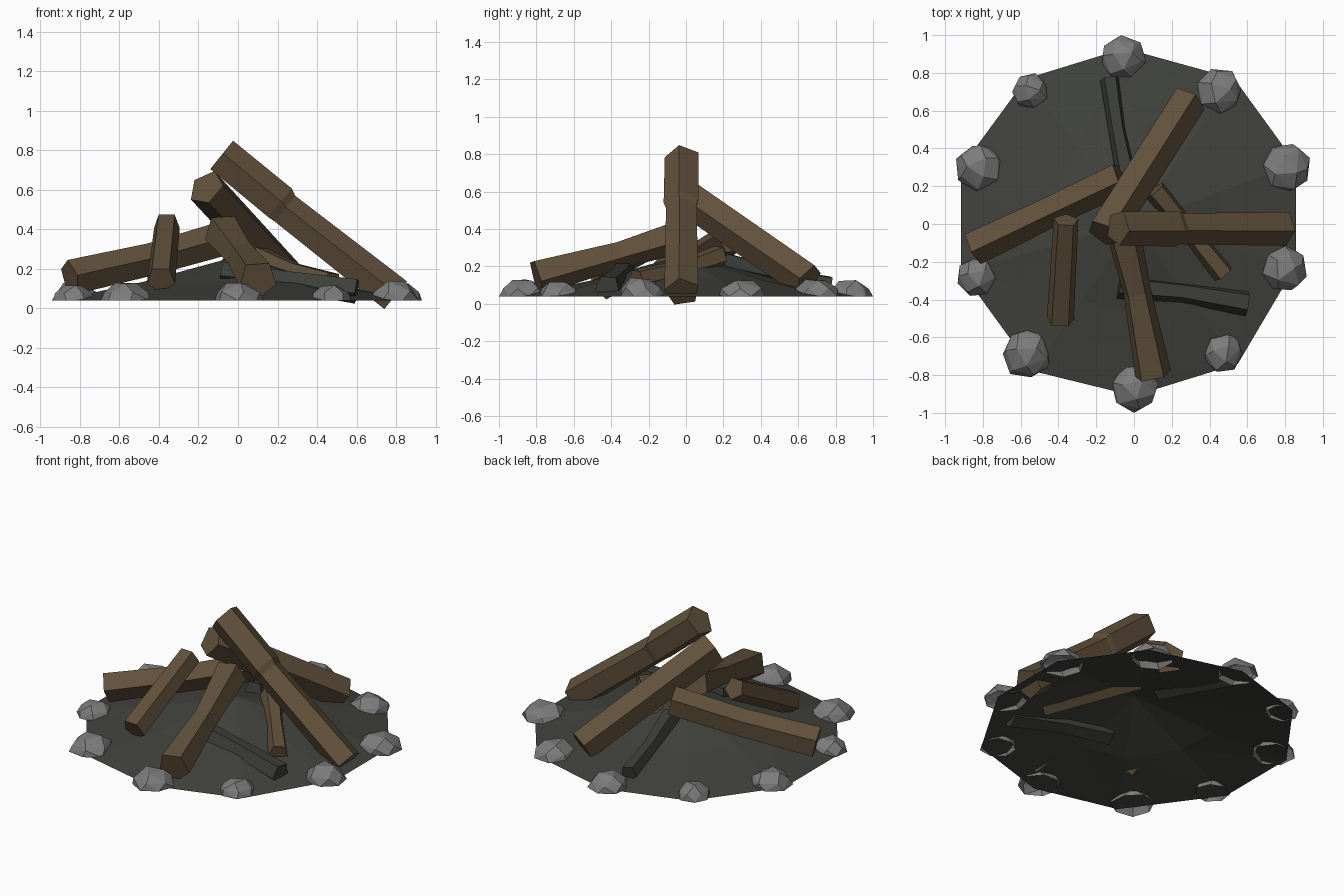
import bpy, bmesh, math, random
from mathutils import Vector

if "Cube" in bpy.data.objects:
    bpy.data.objects.remove(bpy.data.objects["Cube"])

random.seed(7)


def material(name, rgb):
    m = bpy.data.materials.new(name)
    m.diffuse_color = (*rgb, 1)
    m.use_nodes = True
    m.node_tree.nodes["Principled BSDF"].inputs["Base Color"].default_value = m.diffuse_color
    return m


WOOD = material("brown wood", (0.122, 0.083, 0.045))
CHAR = material("charred wood", (0.046, 0.049, 0.042))
ASH = material("dark ash", (0.053, 0.055, 0.046))
STONE = material("grey stone", (0.20, 0.20, 0.20))


def finish(bm, name, mat):
    bmesh.ops.recalc_face_normals(bm, faces=bm.faces)
    me = bpy.data.meshes.new(name)
    bm.to_mesh(me)
    bm.free()
    me.materials.append(mat)
    ob = bpy.data.objects.new(name, me)
    bpy.context.collection.objects.link(ob)
    return ob


def log(name, mat, stations, roll=80, sides=5):
    """Faceted log through stations of (x, y, z, radius)."""
    bm = bmesh.new()
    pts = [Vector(s[:3]) for s in stations]
    d = (pts[-1] - pts[0]).normalized()
    u = d.cross(Vector((0, 0, 1))).normalized()
    w = u.cross(d)
    rings = []
    for p, s in zip(pts, stations):
        ring = []
        for i in range(sides):
            a = math.radians(roll) + 2 * math.pi * i / sides
            r = s[3] * random.uniform(0.98, 1.03)
            ring.append(bm.verts.new(p + r * (math.cos(a) * u + math.sin(a) * w)))
        rings.append(ring)
    for a, b in zip(rings, rings[1:]):
        for i in range(sides):
            j = (i + 1) % sides
            bm.faces.new((a[i], a[j], b[j], b[i]))
    bm.faces.new(rings[0][::-1])
    bm.faces.new(rings[-1])
    finish(bm, name, mat)


def stone(name, x, y, r, h):
    """Low dome: convex hull of three shrinking rings, open underneath."""
    bm = bmesh.new()
    for n, k, z in ((7, 1.0, 0.0), (6, 0.87, 0.5), (3, 0.48, 1.0)):
        t = random.uniform(0, 6.28)
        if n == 7:  # rim points outward so the overall size is kept
            t = math.atan2(y, x)
        for i in range(n):
            a = t + 2 * math.pi * i / n
            q = r * k * (1 if n == 7 and i == 0 else random.uniform(0.9, 1.04))
            zz = 0.04 + h * z * random.uniform(0.88, 1.0)
            bm.verts.new((x + q * math.cos(a), y + q * math.sin(a), zz))
    bmesh.ops.convex_hull(bm, input=bm.verts[:])
    low = [f for f in bm.faces if all(v.co.z < 0.0401 for v in f.verts)]
    bmesh.ops.delete(bm, geom=low, context='FACES')
    loose = [v for v in bm.verts if not v.link_faces]
    bmesh.ops.delete(bm, geom=loose, context='VERTS')
    finish(bm, name, STONE)


# Ash mound: an open cone with an uneven inner ring, sticks poke through it
rim = [(-0.05, 0.93), (0.53, 0.77), (0.857, 0.32), (0.857, -0.22), (0.55, -0.74),
       (0.0, -0.91), (-0.53, -0.78), (-0.915, -0.25), (-0.915, 0.30), (-0.57, 0.77)]
bm = bmesh.new()
outer = [bm.verts.new((x, y, 0.04)) for x, y in rim]
inner = [bm.verts.new((x * 0.52, y * 0.52, random.uniform(0.125, 0.145))) for x, y in rim]
apex = bm.verts.new((0.0, 0.0, 0.265))
for i in range(10):
    j = (i + 1) % 10
    bm.faces.new((outer[i], outer[j], inner[i]))
    bm.faces.new((outer[j], inner[j], inner[i]))
    bm.faces.new((inner[i], inner[j], apex))
mound = finish(bm, "ash_mound", ASH)
if mound.data.polygons[0].normal.z < 0:
    mound.data.flip_normals()

# Ring of stones
for i, (x, y, r, h) in enumerate([
        (-0.06, 0.875, 0.125, 0.09), (0.45, 0.70, 0.13, 0.09), (0.80, 0.30, 0.14, 0.09),
        (0.79, -0.24, 0.13, 0.10), (0.47, -0.68, 0.11, 0.08), (0.0, -0.87, 0.13, 0.09),
        (-0.57, -0.69, 0.135, 0.09), (-0.83, -0.28, 0.11, 0.08),
        (-0.82, 0.30, 0.13, 0.09), (-0.545, 0.70, 0.10, 0.09)]):
    stone("ring_stone_%d" % (i + 1), x, y, r, h)

# Large brown logs leaning together
log("right_log", WOOD, [(-0.085, -0.02, 0.774, 0.096), (0.21, -0.02, 0.53, 0.098),
                        (0.235, -0.02, 0.502, 0.089), (0.795, -0.02, 0.064, 0.097)])
log("back_log", WOOD, [(-0.16, -0.05, 0.61, 0.098), (0.287, 0.655, 0.125, 0.098)])
log("left_log", WOOD, [(-0.85, -0.125, 0.155, 0.095), (-0.45, 0.065, 0.245, 0.086),
                       (-0.07, 0.245, 0.355, 0.09)])
log("front_log", WOOD, [(-0.075, 0.03, 0.385, 0.10), (0.015, -0.36, 0.265, 0.078),
                        (0.10, -0.80, 0.145, 0.10)], roll=50)

# Smaller brown sticks
log("left_stick", WOOD, [(-0.36, 0.02, 0.425, 0.069), (-0.39, -0.51, 0.145, 0.074)], roll=54)
log("right_stick", WOOD, [(0.11, 0.18, 0.255, 0.064), (0.285, -0.03, 0.185, 0.052),
                          (0.475, -0.265, 0.13, 0.06)], roll=60)

# Charred sticks
log("charred_front_stick", CHAR, [(-0.08, -0.33, 0.18, 0.066), (0.25, -0.36, 0.14, 0.055),
                                  (0.60, -0.42, 0.09, 0.068)], roll=60)
log("charred_back_stick", CHAR, [(-0.13, 0.77, 0.10, 0.052), (-0.09, 0.50, 0.155, 0.045),
                                 (-0.03, 0.20, 0.225, 0.058)], roll=60)
